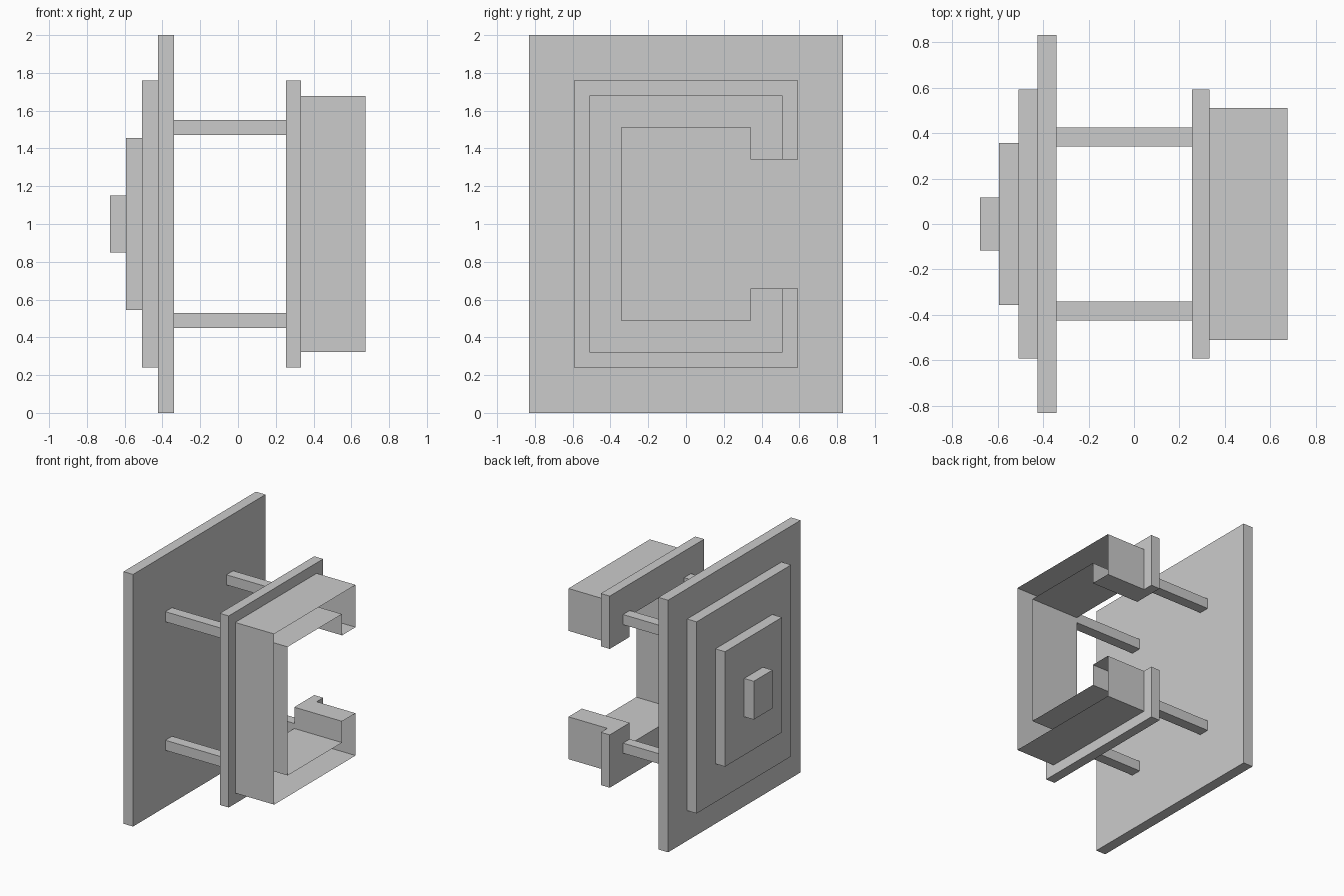
import bpy, bmesh

if "Cube" in bpy.data.objects:
    bpy.data.objects.remove(bpy.data.objects["Cube"])


def box(name, x0, x1, y0, y1, z0, z1):
    bm = bmesh.new()
    bmesh.ops.create_cube(bm, size=1)
    for v in bm.verts:
        v.co = ((x0 + x1) / 2 + v.co.x * (x1 - x0),
                (y0 + y1) / 2 + v.co.y * (y1 - y0),
                (z0 + z1) / 2 + v.co.z * (z1 - z0))
    return finish(name, bm)


def finish(name, bm):
    mesh = bpy.data.meshes.new(name)
    bm.to_mesh(mesh)
    bm.free()
    ob = bpy.data.objects.new(name, mesh)
    bpy.context.collection.objects.link(ob)
    return ob


# Stepped stack of plates on the -x side: (name, x0, x1, half width, half height)
for name, x0, x1, hy, hz in [
        ("main_plate", -0.424, -0.34, 0.83, 1.0),
        ("second_plate", -0.508, -0.424, 0.592, 0.76),
        ("third_plate", -0.593, -0.508, 0.357, 0.456),
        ("end_plate", -0.677, -0.593, 0.117, 0.152)]:
    box(name, x0, x1, -hy, hy, 1 - hz, 1 + hz)

# Four rods joining the main plate to the bracket
for sy in (-1, 1):
    for sz in (-1, 1):
        ys = sorted((sy * 0.341, sy * 0.425))
        zs = sorted((1 + sz * 0.47, 1 + sz * 0.55))
        box(f"rod_{'front' if sy < 0 else 'rear'}_{'lower' if sz < 0 else 'upper'}",
            -0.34, 0.255, *ys, *zs)


# C-shaped profile: outer edge with half sizes oy, oz, then the shared inner edge
def c_profile(oy, oz):
    iy, iz, gap = 0.341, 0.51, 0.341
    pts = [(oy, gap), (oy, oz), (-oy, oz), (-oy, -oz), (oy, -oz), (oy, -gap),
           (iy, -gap), (iy, -iz), (-iy, -iz), (-iy, iz), (iy, iz), (iy, gap)]
    return [(y, 1 + z) for y, z in pts]


# Bracket: wide flange stepping in to a hollow channel, open at its +x end
bm = bmesh.new()
rings = []
for x, oy, oz in [(0.255, 0.592, 0.76), (0.333, 0.592, 0.76),
                  (0.333, 0.51, 0.677), (0.675, 0.51, 0.677)]:
    rings.append([bm.verts.new((x, y, z)) for y, z in c_profile(oy, oz)])
bm.faces.new(rings[0])
for k in range(3):
    a, b = rings[k], rings[k + 1]
    for i in range(5 if k == 1 else 12):
        j = (i + 1) % 12
        bm.faces.new((a[i], b[i], b[j], a[j]))
bmesh.ops.remove_doubles(bm, verts=bm.verts, dist=0.0001)
bmesh.ops.recalc_face_normals(bm, faces=bm.faces)
finish("c_bracket", bm)
